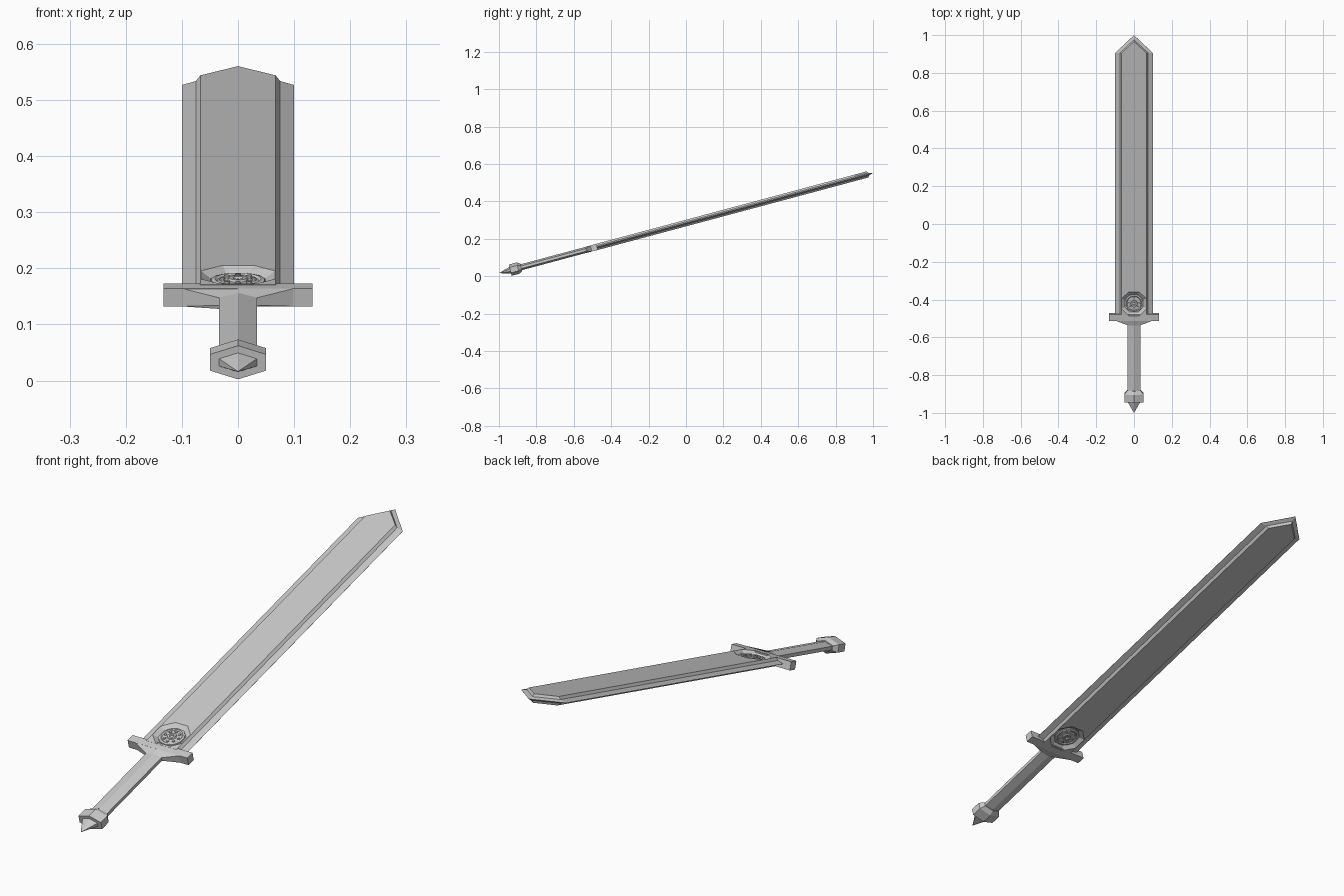
import bpy, bmesh, math
from mathutils import Matrix

cube = bpy.data.objects.get("Cube")
if cube:
    bpy.data.objects.remove(cube)

# The sword is built along +y, then tilted point-up
TILT = Matrix.Translation((0, 0, 0.284)) @ Matrix.Rotation(math.radians(15), 4, 'X')

steel = bpy.data.materials.new("grey_steel")
GREY = (0.588, 0.588, 0.588, 1)
steel.diffuse_color = GREY
steel.use_nodes = True
steel.node_tree.nodes["Principled BSDF"].inputs["Base Color"].default_value = GREY


def loft(name, rings):
    """Skin a stack of equal-length point rings and cap both ends."""
    bm = bmesh.new()
    rows = [[bm.verts.new(p) for p in ring] for ring in rings]
    n = len(rows[0])
    for a, b in zip(rows, rows[1:]):
        for i in range(n):
            j = (i + 1) % n
            bm.faces.new((a[i], a[j], b[j], b[i]))
    bm.faces.new(rows[0])
    bm.faces.new(rows[-1])
    bmesh.ops.remove_doubles(bm, verts=bm.verts, dist=1e-5)
    bmesh.ops.recalc_face_normals(bm, faces=bm.faces)
    mesh = bpy.data.meshes.new(name)
    bm.to_mesh(mesh)
    bm.free()
    mesh.materials.append(steel)
    obj = bpy.data.objects.new(name, mesh)
    bpy.context.collection.objects.link(obj)
    obj.matrix_world = TILT
    return obj


def hexagon(y, half, side, ridge):
    """Ridged six-sided cross-section at a point along the sword."""
    return [(half, y, -side), (half, y, side), (0, y, ridge),
            (-half, y, side), (-half, y, -side), (0, y, -ridge)]


def blade_outline(half, corner, tip, z):
    return [(-half, -0.5, z), (-half, corner, z), (0, tip, z), (half, corner, z), (half, -0.5, z)]


def disc(radius, z, sides, x=0, y=-0.433):
    turns = [math.tau * (i + 0.5) / sides for i in range(sides)]
    return [(x + radius * math.cos(t), y + radius * math.sin(t), z) for t in turns]


# Blade: flat face, steep step, shallow bevel to the cutting edge
upper = [(0.1, 0.937, 1.035, 0.0003), (0.075, 0.939, 1.012, 0.007), (0.067, 0.941, 1.004, 0.017)]
lower = [(h, c, t, -z) for h, c, t, z in reversed(upper)]
blade = loft("blade", [blade_outline(*row) for row in lower + upper])

# Octagonal sunken seat on both faces
for side, label in ((1, "upper"), (-1, "lower")):
    cutter = loft(label + "_seat_cutter", [disc(0.053, side * 0.005, 8),
                                           disc(0.0715, side * 0.017, 8),
                                           disc(0.09, side * 0.029, 8)])
    cutter.hide_render = True
    cutter.hide_viewport = True
    cut = blade.modifiers.new(label + "_seat", 'BOOLEAN')
    cut.operation = 'DIFFERENCE'
    cut.solver = 'EXACT'
    cut.object = cutter

    # Round medallion with raised rim, pegs and central boss
    loft(label + "_medallion", [disc(r, side * z, 24) for r, z in
         ((0.05, 0.003), (0.048, 0.008), (0.041, 0.01), (0.037, 0.007),
          (0.018, 0.008), (0.016, 0.012), (0.009, 0.012), (0.007, 0.008))])
    for i in range(8):
        t = math.tau * i / 8
        x, y = 0.028 * math.cos(t), -0.433 + 0.028 * math.sin(t)
        loft(f"{label}_peg_{i + 1}", [disc(0.006, side * 0.005, 8, x, y),
                                      disc(0.005, side * 0.011, 8, x, y)])

# Crossguard bar and its taper into the grip
loft("crossguard", [hexagon(y, 0.133, 0.0165, 0.0165) for y in (-0.526, -0.492)])
loft("guard_collar", [hexagon(-0.525, 0.1, 0.0165, 0.0165),
                      hexagon(-0.553, 0.034, 0.007, 0.016)])

# Grip, pommel and end spike
loft("grip", [hexagon(y, 0.034, 0.007, 0.016) for y in (-0.92, -0.545)])
loft("pommel", [hexagon(-0.973, 0.05, 0.015, 0.031),
                hexagon(-0.93, 0.05, 0.015, 0.031),
                hexagon(-0.912, 0.036, 0.009, 0.02)])
loft("pommel_spike", [hexagon(-0.972, 0.034, 0.007, 0.018),
                      hexagon(-1.035, 0.0005, 0.0002, 0.0003)])
